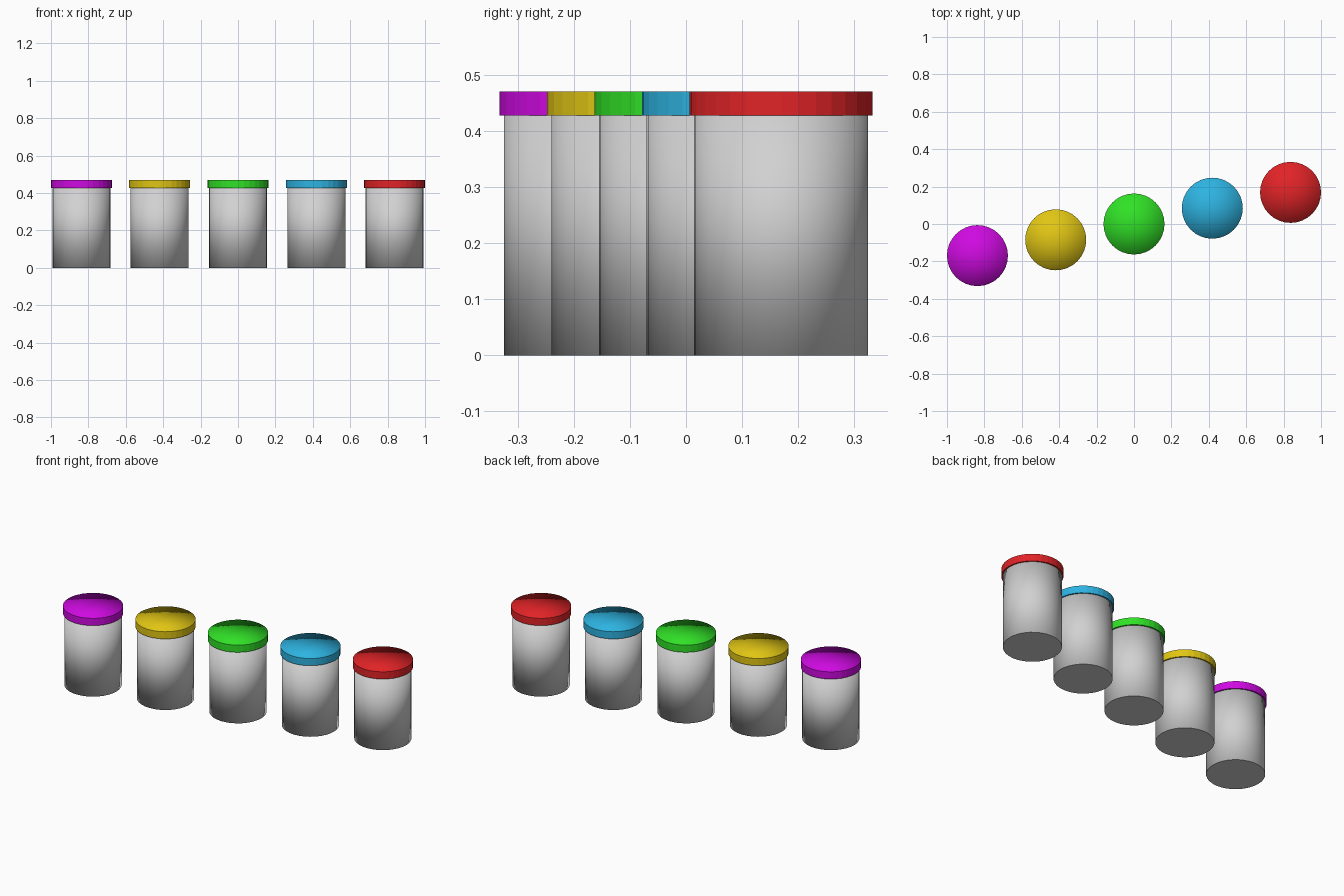
import bpy
import bmesh
from mathutils import Vector

cube = bpy.data.objects.get("Cube")
if cube:
    bpy.data.objects.remove(cube, do_unlink=True)

SEGMENTS = 32
SPACING = Vector((0.4185, 0.0845, 0))


def make_material(name, rgb):
    mat = bpy.data.materials.new(name)
    mat.use_nodes = True
    mat.diffuse_color = (*rgb, 1)
    mat.node_tree.nodes["Principled BSDF"].inputs["Base Color"].default_value = (*rgb, 1)
    return mat


def make_cylinder(name, radius, bottom, top, centre, mat, is_smooth):
    """Capped cylinder; faces picked by is_smooth blend into their neighbours."""
    bm = bmesh.new()
    bmesh.ops.create_cone(bm, cap_ends=True, cap_tris=True, segments=SEGMENTS,
                          radius1=radius, radius2=radius, depth=top - bottom)
    bmesh.ops.translate(bm, verts=bm.verts, vec=(0, 0, (top + bottom) / 2))
    bm.normal_update()
    for face in bm.faces:
        face.smooth = is_smooth(face.normal)
    mesh = bpy.data.meshes.new(name)
    bm.to_mesh(mesh)
    bm.free()
    mesh.materials.append(mat)
    # Rounded look on the smooth faces, crisp look on the rest
    soft = [v.vector.copy() for v in mesh.vertex_normals]
    normals = []
    for poly in mesh.polygons:
        flat = poly.normal.copy()
        normals += [soft[v] if poly.use_smooth else flat for v in poly.vertices]
    mesh.normals_split_custom_set(normals)
    obj = bpy.data.objects.new(name, mesh)
    obj.location = centre
    bpy.context.collection.objects.link(obj)
    return obj


body_mat = make_material("light_grey", (0.64, 0.64, 0.64))
lid_colours = {
    "purple": (0.62, 0.003, 0.75),
    "yellow": (0.75, 0.56, 0.007),
    "green": (0.03, 0.75, 0.02),
    "blue": (0.027, 0.45, 0.75),
    "red": (0.75, 0.017, 0.02),
}

# Diagonal row of canisters, each with its own lid colour
for i, (colour, rgb) in enumerate(lid_colours.items()):
    centre = SPACING * (i - 2)
    make_cylinder(colour + "_canister_body", 0.155, 0, 0.44, centre, body_mat,
                  lambda n: abs(n.z) < 0.5)
    make_cylinder(colour + "_canister_lid", 0.163, 0.427, 0.47, centre,
                  make_material(colour, rgb), lambda n: n.z > 0.5)
